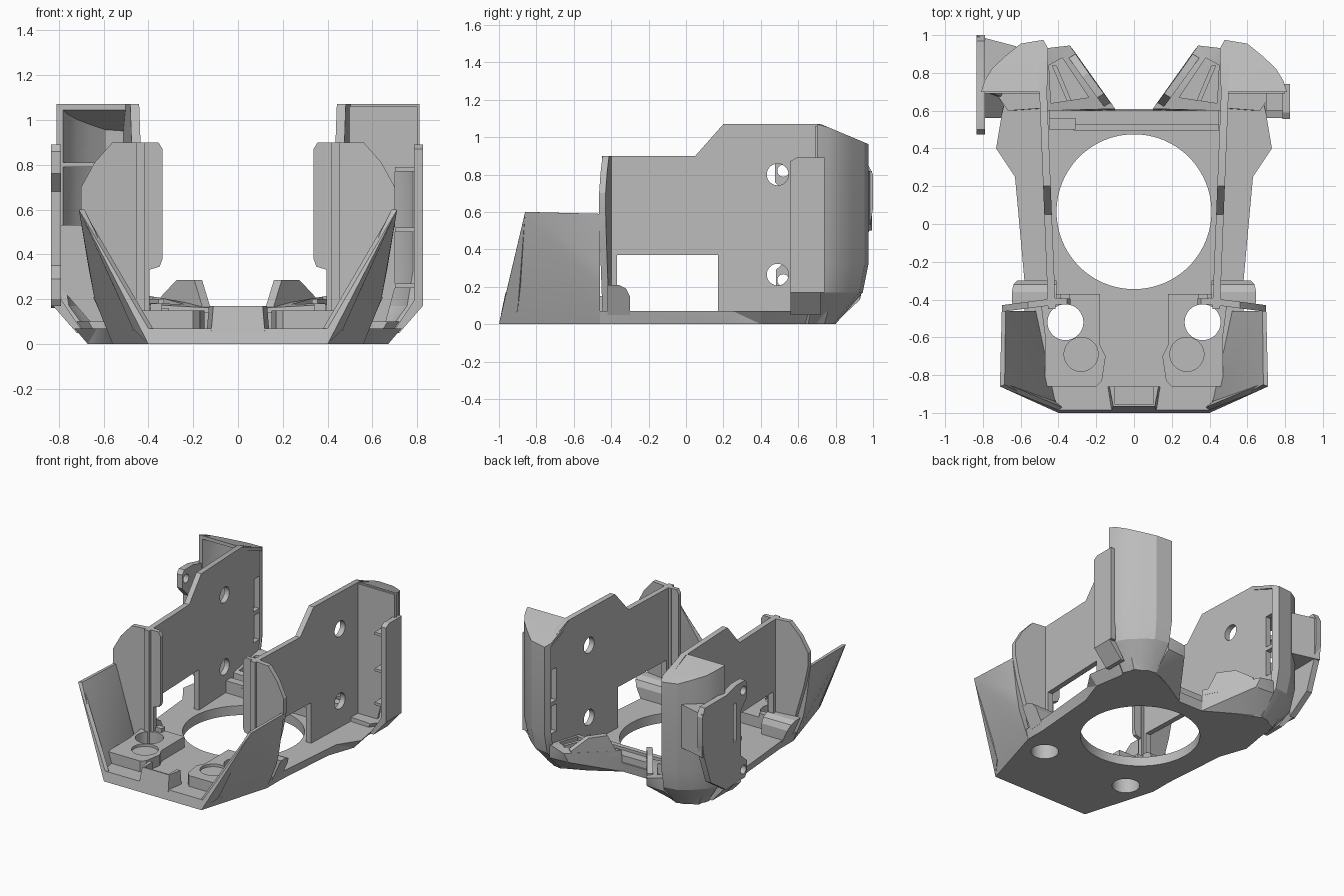
import bpy, bmesh, math
from mathutils import Vector

old = bpy.data.objects.get("Cube")
if old:
    bpy.data.objects.remove(old, do_unlink=True)

GREY = (0.5, 0.5, 0.5, 1)
mat = bpy.data.materials.new("plain grey")
mat.use_nodes = True
mat.diffuse_color = GREY
mat.node_tree.nodes["Principled BSDF"].inputs["Base Color"].default_value = GREY
parts = []


def finish(name, bm):
    bmesh.ops.recalc_face_normals(bm, faces=bm.faces[:])
    me = bpy.data.meshes.new(name)
    bm.to_mesh(me)
    bm.free()
    ob = bpy.data.objects.new(name, me)
    bpy.context.collection.objects.link(ob)
    me.materials.append(mat)
    parts.append(ob)
    return ob


def loft(name, rings):
    """Closed solid through rings of equal length."""
    bm = bmesh.new()
    vs = [[bm.verts.new(p) for p in r] for r in rings]
    n = len(vs[0])
    for a, b in zip(vs, vs[1:]):
        for i in range(n):
            j = (i + 1) % n
            bm.faces.new((a[i], a[j], b[j], b[i]))
    bm.faces.new(vs[0])
    bm.faces.new(vs[-1])
    return finish(name, bm)


def hull(name, pts):
    bm = bmesh.new()
    for p in pts:
        bm.verts.new(p)
    res = bmesh.ops.convex_hull(bm, input=bm.verts[:])
    junk = {g for g in res["geom_interior"] + res["geom_unused"]
            if isinstance(g, bmesh.types.BMVert) and g.is_valid}
    bmesh.ops.delete(bm, geom=list(junk), context="VERTS")
    bmesh.ops.dissolve_limit(bm, angle_limit=0.01, verts=bm.verts[:], edges=bm.edges[:])
    return finish(name, bm)


def box(name, x, y, z):
    return hull(name, [(a, b, c) for a in x for b in y for c in z])


def rod(name, centre, r, depth, axis="Z", n=48):
    bm = bmesh.new()
    bmesh.ops.create_cone(bm, cap_ends=True, segments=n, radius1=r, radius2=r, depth=depth)
    q = Vector((0, 0, 1)).rotation_difference(
        Vector((1, 0, 0)) if axis == "X" else Vector((0, 0, 1)))
    for v in bm.verts:
        v.co = q @ v.co + Vector(centre)
    return finish(name, bm)


def cut(ob, cutters):
    """Subtract all cutters in one step from a triangulated part."""
    bm = bmesh.new()
    bm.from_mesh(ob.data)
    bmesh.ops.triangulate(bm, faces=bm.faces[:])
    bm.to_mesh(ob.data)
    bm.free()
    joined = bmesh.new()
    for c in cutters:
        joined.from_mesh(c.data)
        parts.remove(c)
        bpy.data.objects.remove(c, do_unlink=True)
    tool = finish("cutter", joined)
    tool.hide_render = True
    mod = ob.modifiers.new("cut", "BOOLEAN")
    mod.operation = "DIFFERENCE"
    mod.solver = "EXACT"
    mod.object = tool
    bpy.context.view_layer.objects.active = ob
    bpy.ops.object.modifier_apply(modifier=mod.name)
    parts.remove(tool)
    bpy.data.objects.remove(tool, do_unlink=True)


def both(half):
    """Full outline from its right-hand half."""
    return half + [(-x, y) for x, y in reversed(half)]


# Floor with flared edge and large round opening
low = both([(.4, -1), (.56, -.46), (.56, -.3), (.6, .2), (.67, .4),
            (.64, .58), (.62, .74), (.48, .8), (.3, .72), (.1, .6)])
high = both([(.4, -.985), (.58, -.46), (.58, -.3), (.63, .25), (.73, .4),
             (.70, .58), (.66, .76), (.48, .83), (.3, .74), (.1, .61)])
floor = loft("floor", [[(x, y, 0) for x, y in low], [(x, y, .07) for x, y in high]])
cut(floor, [rod("opening", (0, .065, 0), .41, 1, n=96)]
    + [rod("hole", (s * .363, -.52, 0), .095, 1) for s in (1, -1)])

# Front bracket and rear crossbar
bracket = hull("front_bracket", [(s * x, y, z) for s in (1, -1) for x, y, z in
               ((.12, -.99, .05), (.11, -.965, .17), (.14, -.86, .05), (.13, -.86, .17))])
cut(bracket, [box("notch", (-.1, .1), (-.955, -.8), (.09, .3))])
box("rear_crossbar", (-.45, .45), (.52, .6), (.05, .12))
box("rear_ledge", (-.32, .45), (.495, .53), (.05, .14))
box("rear_tab", (-.45, -.31), (.5, .56), (.05, .16))


def side(s, label):
    def m(pts):
        return [(s * x, y, z) for x, y, z in pts]

    def sbox(name, x, y, z):
        return box(name, (s * x[0], s * x[1]), y, z)

    # Magnet block beside the bracket
    block = loft(label + "_front_block", [m([(x, y, z) for x, y in (
        (.2, -.86), (.47, -.86), (.47, -.6), (.5, -.37), (.18, -.37), (.18, -.64), (.15, -.7), (.17, -.83))])
        for z in (.06, .15)])
    cut(block, [rod("hole", (s * .363, -.52, 0), .095, 1),
                rod("recess", (s * .28, -.69, .18), .09, .1)])
    sbox(label + "_block_clip", (.34, .39), (-.41, -.37), (.06, .18))

    # Leaning front wing
    hull(label + "_front_wing_side", m([
        (.4, -1, 0), (.56, -.46, 0), (.64, -.46, .2), (.665, -.46, .33), (.70, -.46, .59),
        (.71, -.86, .6), (.42, -.93, .07), (.52, -.46, .07), (.68, -.46, .59), (.685, -.85, .6)]))
    hull(label + "_front_wing_nose", m([
        (.4, -1, 0), (.4, -.985, .07), (.38, -.97, .07), (.71, -.86, .6),
        (.69, -.84, .6), (.47, -.9, .07), (.55, -.9, .25)]))

    # Upright front panel, slightly turned, with inner flange
    loft(label + "_front_panel", [m([(x, -.425 - .13 * (x - .395) + d, z) for x, z in (
        (.395, .05), (.56, .05), (.67, .45), (.70, .6), (.70, .7), (.64, .81),
        (.56, .9), (.395, .9))]) for d in (0, .035)])
    loft(label + "_panel_flange", [m([(x, y, z) for x, z in (
        (.40, .33), (.40, .9), (.355, .9), (.337, .87), (.337, .38), (.35, .345))])
        for y in (-.425, -.395)])

    # Rounded foot behind the panel, following the flare of the floor
    loft(label + "_panel_foot", [m([(x + k * (z - .05), y, z) for y, z in (
        (-.42, .05), (-.42, .21), (-.36, .21), (-.32, .19), (-.3, .15), (-.3, .05))])
        for x, k in ((.41, 0), (.575, .45))])

    # Thin side wall, slightly splayed toward the back
    prof = [(-.45, .05), (-.45, .9), (.05, .9), (.2, 1.07), (.72, 1.07), (.95, .97),
            (.95, .32), (.92, .17), (.79, .01), (.6, .01), (.58, .05)]
    wall = loft(label + "_side_wall", [
        m([(x + .04 * (y + .45), y, z) for y, z in prof]) for x in (.415, .455)])
    cut(wall, [sbox("window", (.3, .6), (-.37, .17), (.07, .37))]
        + [rod("bolt", (s * .46, .49, z), .058, .5, "X", 32) for z in (.8, .265)]
        + [sbox("slot", (.3, .6), (.85, .92), z) for z in ((.3, .5), (.53, .77))])

    # Hollow rear cowl, narrowing at the foot
    outer = [(.455, .93), (.48, .975), (.6, .955), (.68, .89), (.75, .825), (.79, .76), (.81, .7)]
    inner = [(.78, .7), (.76, .75), (.72, .81), (.66, .87), (.59, .93), (.49, .945), (.485, .93)]

    def top(y):
        return 1.07 - .42 * max(0, y - .72)

    def ring(z, k):
        return m([(.46 + (x - .46) * k, .6 + (y - .6) * k, z if z is not None else top(y))
                  for x, y in outer + inner])
    loft(label + "_rear_cowl", [ring(0, .53), ring(.17, .92), ring(.32, 1), ring(None, 1)])
    roof = outer + [(.46, .7)]
    hull(label + "_cowl_roof", m([(x, y, top(y) - d) for x, y in roof for d in (0, .025)]))
    hull(label + "_cowl_floor", m([(.46 + (x - .46) * k, .6 + (y - .6) * k, z)
         for x, y in outer + [(.46, .62), (.74, .6)] for z, k in ((0, .53), (.1, .74))]))

    # Sloping skirt joining the floor edge to the outer plate
    hull(label + "_cowl_skirt", m([(x, y, z) for y in (.56, .72) for x, z in (
        (.69, .05), (.72, .05), (.825, .17), (.825, .2), (.79, .2))]))

    # Low air duct angled back from the crossbar, with a raised fin
    duct = hull(label + "_air_duct", m([
        (.1, .6, 0), (.1, .61, .16), (.46, .6, 0), (.46, .6, .18), (.48, .79, 0), (.3, .72, 0),
        (.32, .92, .13), (.34, .945, .2), (.47, .93, .13), (.47, .93, .23)]))
    cut(duct, [hull("pocket", m([(x, y, z) for z in (.1, .5) for x, y in (
        (.24, .67), (.44, .64), (.45, .84), (.38, .88))]))])
    hull(label + "_duct_fin", m([(x + d, y - d * .6, z) for d in (0, .035) for x, y, z in (
        (.11, .625, .12), (.16, .69, .285), (.24, .8, .285), (.31, .9, .21), (.31, .9, .15))]))
    hull(label + "_duct_vane", m([(x + d, y, z) for d in (0, .025) for z in (.08, .2)
                                  for x, y in ((.33, .65), (.41, .84))]))


for s, label in ((1, "left"), (-1, "right")):
    side(s, label)

# Left cowl: closed front with a tall opening, framed by a bracket
loft("left_cowl_front", [[(x, y, z) for x, z in (
    (.47, .1), (.66, .1), (.70, .25), (.70, .78), (.80, .78), (.80, 1.06), (.47, 1.06))]
    for y in (.69, .71)])
loft("left_cowl_bracket", [[(x, y, z) for y, z in (
    (.555, .17), (.555, .87), (.59, .89), (.74, .89), (.74, .17))]
    for x in (.785, .825)])
for z in (.25, .5, .77):
    box("left_bracket_rib", (.70, .8), (.6, .72), (z, z + .02))

# Right cowl: mounting plate with two lugs, shelf and lower front
plate = loft("right_mounting_plate", [[(x, y, z) for y, z in (
    (.48, .2), (.5, .17), (.58, .17), (.72, .16), (.9, .28), (.98, .5), (1, .62), (1, .8), (.97, .86),
    (.72, .86), (.6, .89), (.5, .89), (.475, .86), (.475, .76), (.55, .68), (.55, .35), (.48, .29))]
    for x in (-.835, -.79)])
cut(plate, [rod("lug_hole", (-.8, .52, z), .032, .3, "X", 24) for z in (.82, .235)]
    + [box("slot", (-.9, -.7), (.6, .635), (.48, .76))])
hull("right_cowl_shelf", [(-x, y, z) for z in (.79, .81) for x, y in (
    (.47, .7), (.47, .94), (.6, .94), (.74, .82), (.79, .7))])
hull("right_plate_web", [(-x, y, z) for z in (.5, .82) for x, y in (
    (.79, .74), (.83, .74), (.83, .995), (.62, .94), (.72, .85))])
loft("right_cowl_front", [[(-x, y, z) for x, z in (
    (.47, .1), (.66, .1), (.79, .25), (.79, .53), (.47, .53))] for y in (.69, .71)])

# Smooth the round cuts, keep flat panels crisp
bpy.ops.object.select_all(action="DESELECT")
for ob in parts:
    ob.select_set(True)
bpy.context.view_layer.objects.active = parts[0]
bpy.ops.object.shade_smooth_by_angle(angle=math.radians(25))
